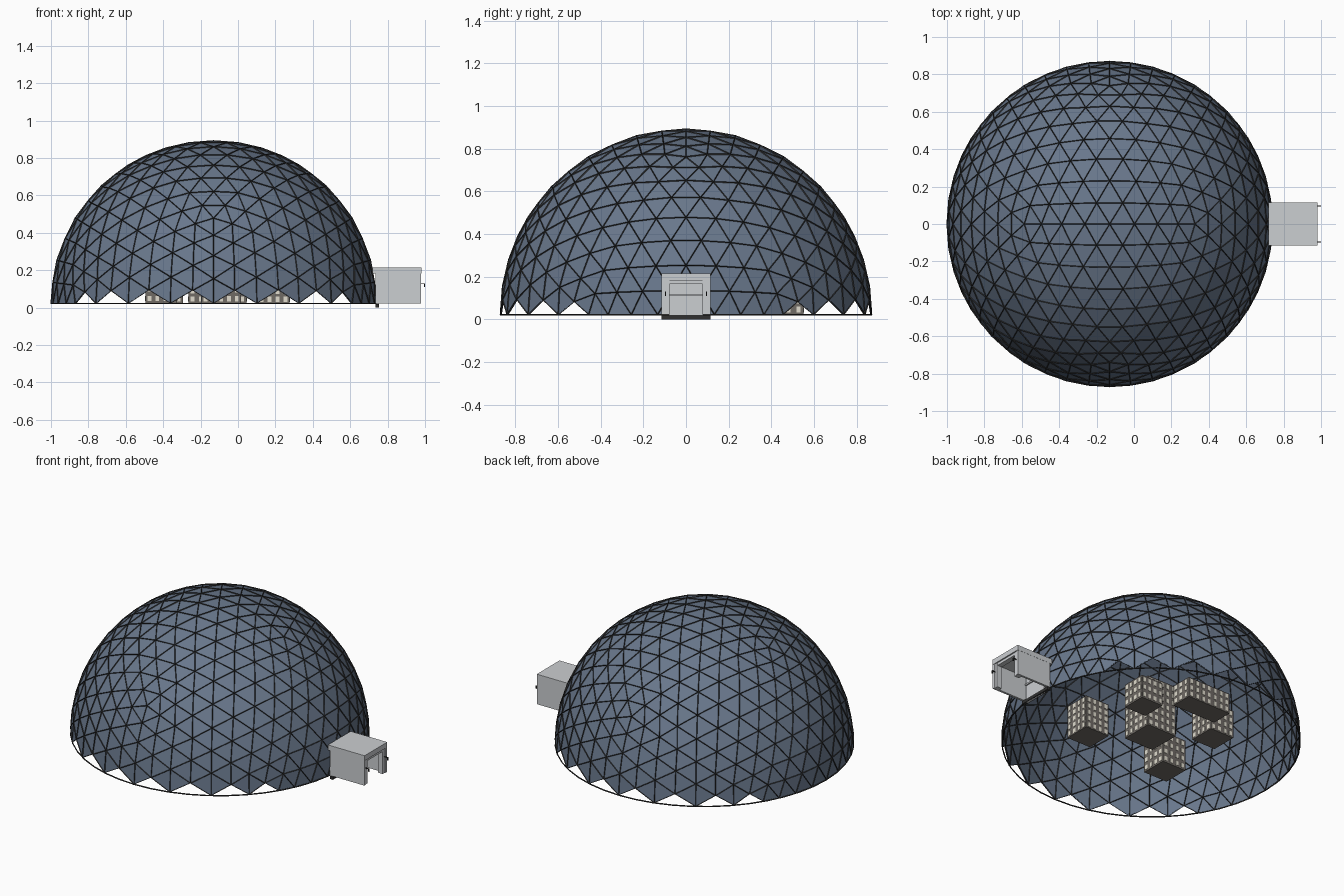
import bpy, bmesh, math
from mathutils import Vector, Matrix

if "Cube" in bpy.data.objects:
    bpy.data.objects.remove(bpy.data.objects["Cube"])

R = 0.868
C = Vector((-0.13, 0, 0.022))


def material(name, rgb):
    m = bpy.data.materials.new(name)
    m.diffuse_color = (*rgb, 1)
    m.use_nodes = True
    m.node_tree.nodes["Principled BSDF"].inputs["Base Color"].default_value = m.diffuse_color
    return m


PANEL = material("slate_panel", (0.14, 0.185, 0.26))
DARK = material("dark_metal", (0.03, 0.03, 0.03))
WALL = material("city_wall", (0.16, 0.145, 0.13))
GLOW = material("window_light", (0.75, 0.72, 0.62))
GREY = material("light_metal", (0.6, 0.62, 0.64))


def finish(name, bm, mats):
    me = bpy.data.meshes.new(name)
    bm.to_mesh(me)
    bm.free()
    ob = bpy.data.objects.new(name, me)
    bpy.context.collection.objects.link(ob)
    for m in mats:
        me.materials.append(m)
    return ob


def add_box(bm, lo, hi, index=0):
    lo, hi = Vector(lo), Vector(hi)
    mat = Matrix.Translation((lo + hi) / 2) @ Matrix.Diagonal((*(hi - lo), 1))
    verts = bmesh.ops.create_cube(bm, size=1, matrix=mat)["verts"]
    for f in {f for v in verts for f in v.link_faces}:
        f.material_index = index


def box(name, lo, hi, mat):
    bm = bmesh.new()
    add_box(bm, lo, hi)
    return finish(name, bm, [mat])


# Geodesic half sphere, an icosahedron edge along x on top, frequency 8
def dome_mesh():
    bm = bmesh.new()
    phi = (1 + math.sqrt(5)) / 2
    for a in (-1, 1):
        for b in (-phi, phi):
            for co in ((a, 0, b), (b, a, 0), (0, b, a)):
                bm.verts.new(co)
    bmesh.ops.convex_hull(bm, input=bm.verts[:])
    bmesh.ops.subdivide_edges(bm, edges=bm.edges[:], cuts=7, use_grid_fill=True)
    for v in bm.verts:
        v.co = v.co.normalized() * R
    low = [v for v in bm.verts if v.co.z < -0.004]
    bmesh.ops.delete(bm, geom=low, context='VERTS')
    bmesh.ops.translate(bm, verts=bm.verts[:], vec=C)
    bmesh.ops.recalc_face_normals(bm, faces=bm.faces[:])
    return bm


finish("dome_panels", dome_mesh(), [PANEL])
struts = finish("dome_struts", dome_mesh(), [DARK])
wire = struts.modifiers.new("struts", 'WIREFRAME')
wire.thickness = 0.010
wire.offset = 0
wire.use_even_offset = False

# Base ring
bpy.ops.mesh.primitive_torus_add(location=C, major_radius=R, minor_radius=0.004,
                                 major_segments=48, minor_segments=6)
ring = bpy.context.object
ring.name = "base_ring"
ring.data.materials.append(DARK)

# Entrance: hollow box open to +x
box("entrance_inner_door", (0.738, -0.08, 0.0), (0.752, 0.08, 0.19), GREY)
box("entrance_sill", (0.735, -0.115, 0.0), (0.755, 0.115, 0.02), DARK)
box("entrance_roof", (0.72, -0.115, 0.182), (0.98, 0.115, 0.215), GREY)
box("entrance_lintel", (0.94, -0.1, 0.165), (0.972, 0.1, 0.183), GREY)
box("door_crossbar", (0.752, -0.08, 0.11), (0.76, 0.08, 0.12), GREY)
for s, side in ((-1, "front"), (1, "back")):
    def ys(a, b):
        return sorted((s * a, s * b))
    y0, y1 = ys(0.1, 0.114)
    box(side + "_entrance_wall", (0.735, y0, 0.022), (0.978, y1, 0.185), GREY)
    y0, y1 = ys(0.078, 0.105)
    box(side + "_entrance_pillar", (0.94, y0, 0.022), (0.974, y1, 0.185), GREY)
    y0, y1 = ys(0.093, 0.098)
    lamp = box(side + "_entrance_handle", (0.972, y0, 0.125), (1.0, y1, 0.13), DARK)
    box(side + "_handle_tip", (0.994, y0, 0.11), (1.0, y1, 0.13), DARK)


# City blocks with a grid of lit windows on every wall
def building(name, x, y, sx, sy, h):
    bm = bmesh.new()
    z0 = 0.024
    add_box(bm, (x - sx / 2, y - sy / 2, z0), (x + sx / 2, y + sy / 2, z0 + h))
    rows = max(2, round(h / 0.045))
    dz = h / rows
    for r in range(rows):
        z = z0 + (r + 0.5) * dz
        for axis, length, depth in ((0, sx, sy), (1, sy, sx)):
            n = max(2, round(length / 0.042))
            for i in range(n):
                t = (i + 0.5) * length / n - length / 2
                for s in (-1, 1):
                    p = Vector((x + t, y + s * depth / 2, z)) if axis == 0 else \
                        Vector((x + s * depth / 2, y + t, z))
                    half = Vector((0.010, 0.002, 0.014)) if axis == 0 else \
                        Vector((0.002, 0.010, 0.014))
                    add_box(bm, p - half, p + half, 1)
    finish(name, bm, [WALL, GLOW])


building("east_block", 0.19, -0.19, 0.17, 0.17, 0.21)
building("north_east_block", 0.17, 0.29, 0.155, 0.155, 0.15)
building("central_tower", -0.09, 0.04, 0.21, 0.21, 0.33)
building("north_long_block", -0.11, 0.48, 0.31, 0.14, 0.13)
building("north_west_block", -0.38, 0.26, 0.17, 0.17, 0.18)
building("south_west_block", -0.41, -0.21, 0.17, 0.17, 0.20)
